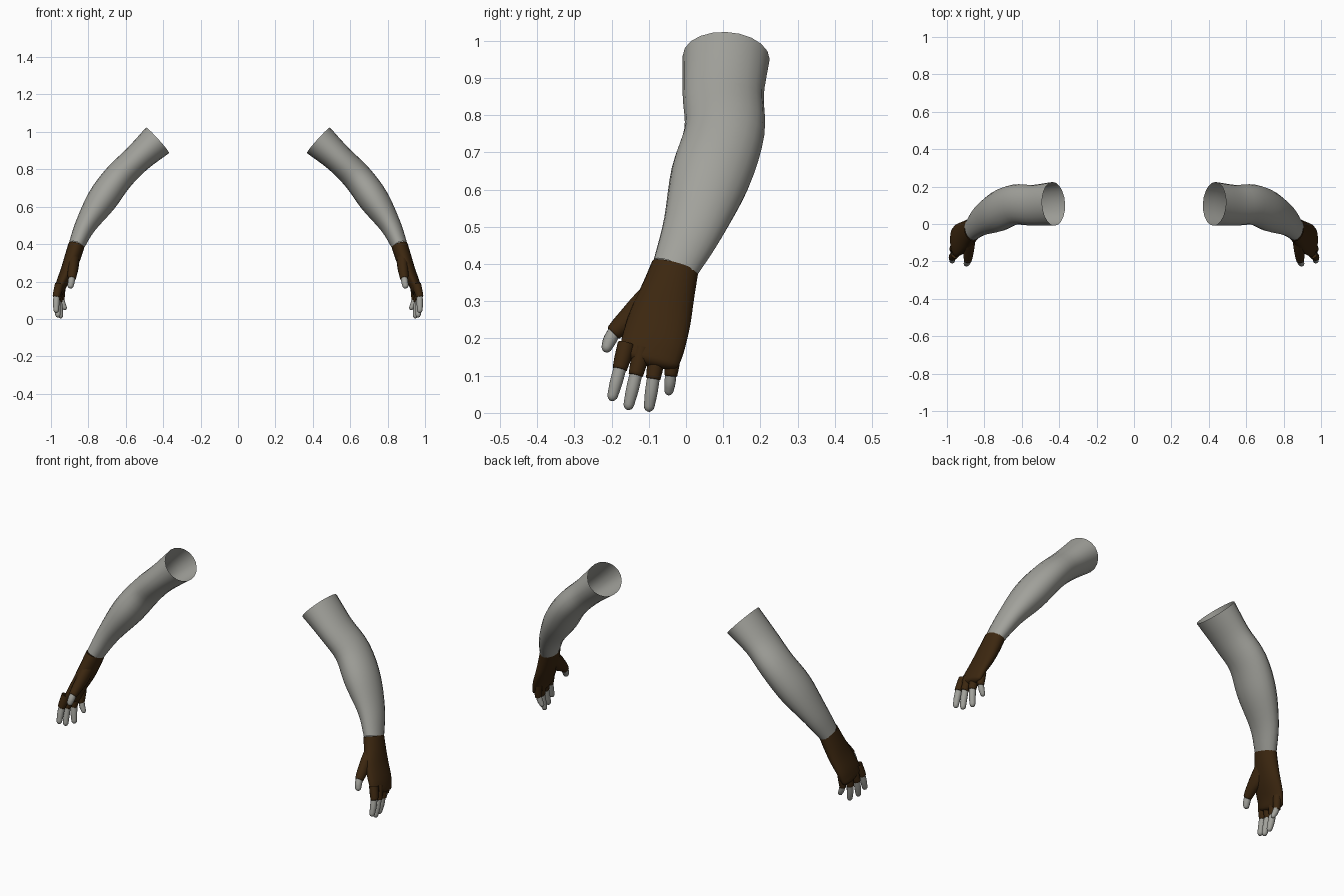
import bpy, bmesh, math
from mathutils import Vector

if "Cube" in bpy.data.objects:
    bpy.data.objects.remove(bpy.data.objects["Cube"])


def material(name, rgb):
    m = bpy.data.materials.new(name)
    m.diffuse_color = (*rgb, 1)
    m.use_nodes = True
    m.node_tree.nodes["Principled BSDF"].inputs["Base Color"].default_value = m.diffuse_color
    return m


SKIN = material("grey skin", (0.36, 0.36, 0.33))
LEATHER = material("dark brown leather", (0.045, 0.02, 0.005))


def spline(rows, steps):
    """Smoothly interpolate rows of (x, y, z, y radius, cross radius)."""
    out = []
    for i in range(len(rows) - 1):
        p1, p2 = rows[i], rows[i + 1]
        p0 = rows[i - 1] if i else [2 * a - b for a, b in zip(p1, p2)]
        p3 = rows[i + 2] if i + 2 < len(rows) else [2 * b - a for a, b in zip(p1, p2)]
        for s in range(steps):
            t = s / steps
            out.append([0.5 * (2 * b + (c - a) * t + (2 * a - 5 * b + 4 * c - d) * t * t
                               + (3 * b - a - 3 * c + d) * t ** 3)
                        for a, b, c, d in zip(p0, p1, p2, p3)])
    out.append(list(rows[-1]))
    return out


def limb(name, rows, mat, sides=16, steps=4, dome=0.0):
    """Loft oval sections along a path, optionally domed at the end, mirrored in x."""
    path = spline(rows, steps)
    pts = [Vector(p[:3]) for p in path]
    rings = []
    for i, p in enumerate(path):
        t = (pts[min(i + 1, len(pts) - 1)] - pts[max(i - 1, 0)]).normalized()
        u = (Vector((0, 1, 0)) - t * t.y).normalized()
        rings.append((pts[i], u, t.cross(u), p[3], p[4]))
    if dome:
        c, u, v, ru, rv = rings[-1]
        for deg in (25, 50, 72):
            a = math.radians(deg)
            rings.append((c + t * dome * math.sin(a), u, v, ru * math.cos(a), rv * math.cos(a)))
    bm = bmesh.new()
    loops = []
    for c, u, v, ru, rv in rings:
        loops.append([bm.verts.new(c + u * ru * math.cos(k * math.tau / sides)
                                   + v * rv * math.sin(k * math.tau / sides))
                      for k in range(sides)])
    for a, b in zip(loops, loops[1:]):
        for k in range(sides):
            n = (k + 1) % sides
            bm.faces.new((a[k], a[n], b[n], b[k]))
    if dome:
        tip = bm.verts.new(rings[-1][0] + t * dome * 0.05)
        for k in range(sides):
            bm.faces.new((loops[-1][k], loops[-1][(k + 1) % sides], tip))
    for f in bm.faces:
        f.smooth = True
    me = bpy.data.meshes.new(name)
    bm.to_mesh(me)
    bm.free()
    me.materials.append(mat)
    ob = bpy.data.objects.new(name, me)
    bpy.context.collection.objects.link(ob)
    ob.modifiers.new("both sides", 'MIRROR').use_mirror_merge = False
    return ob


# Bare arm, open at the upper end
limb("arm", [
    (0.430, 0.108, 0.955, 0.117, 0.092),
    (0.540, 0.100, 0.855, 0.109, 0.078),
    (0.640, 0.103, 0.755, 0.108, 0.080),
    (0.728, 0.066, 0.635, 0.108, 0.081),
    (0.815, 0.020, 0.500, 0.083, 0.057),
    (0.866, -0.030, 0.388, 0.062, 0.042)], SKIN, sides=20)

# Fingerless glove body
limb("glove_palm", [
    (0.864, -0.029, 0.392, 0.064, 0.044),
    (0.884, -0.047, 0.330, 0.072, 0.043),
    (0.910, -0.068, 0.260, 0.083, 0.038),
    (0.942, -0.087, 0.190, 0.086, 0.031),
    (0.957, -0.099, 0.145, 0.082, 0.027)], LEATHER, sides=20, dome=0.02)

# Glove thumb sleeve and bare thumb
limb("glove_thumb", [
    (0.880, -0.065, 0.335, 0.040, 0.034),
    (0.882, -0.120, 0.278, 0.040, 0.030),
    (0.886, -0.170, 0.238, 0.028, 0.025),
    (0.889, -0.195, 0.215, 0.022, 0.021)], LEATHER, dome=0.004)
limb("thumb", [
    (0.888, -0.190, 0.222, 0.018, 0.018),
    (0.892, -0.205, 0.195, 0.018, 0.018),
    (0.895, -0.212, 0.178, 0.015, 0.016)], SKIN, sides=12, dome=0.016)

# Four fingers: knuckle, sleeve end, fingertip, radius
fingers = {
    "index": ((0.955, -0.160, 0.185), (0.972, -0.178, 0.118), (0.972, -0.201, 0.032), 0.017),
    "middle": ((0.955, -0.117, 0.175), (0.968, -0.135, 0.102), (0.962, -0.157, 0.008), 0.017),
    "ring": ((0.950, -0.075, 0.170), (0.960, -0.088, 0.092), (0.946, -0.101, 0.003), 0.017),
    "pinky": ((0.943, -0.032, 0.170), (0.946, -0.041, 0.100), (0.922, -0.047, 0.048), 0.015),
}
for name, (knuckle, cuff, tip, r) in fingers.items():
    k, c, e = Vector(knuckle), Vector(cuff), Vector(tip)
    end = e - (e - c).normalized() * r
    limb("glove_" + name, [(*k, r * 1.4, r * 1.4), (*k.lerp(c, 0.6), r * 1.3, r * 1.3),
                           (*c, r * 1.15, r * 1.15)], LEATHER, sides=12, dome=0.003)
    limb(name + "_finger", [(*c.lerp(k, 0.15), r, r), (*c.lerp(end, 0.5), r, r),
                            (*end, r * 0.85, r * 0.85)], SKIN, sides=12, dome=r)
